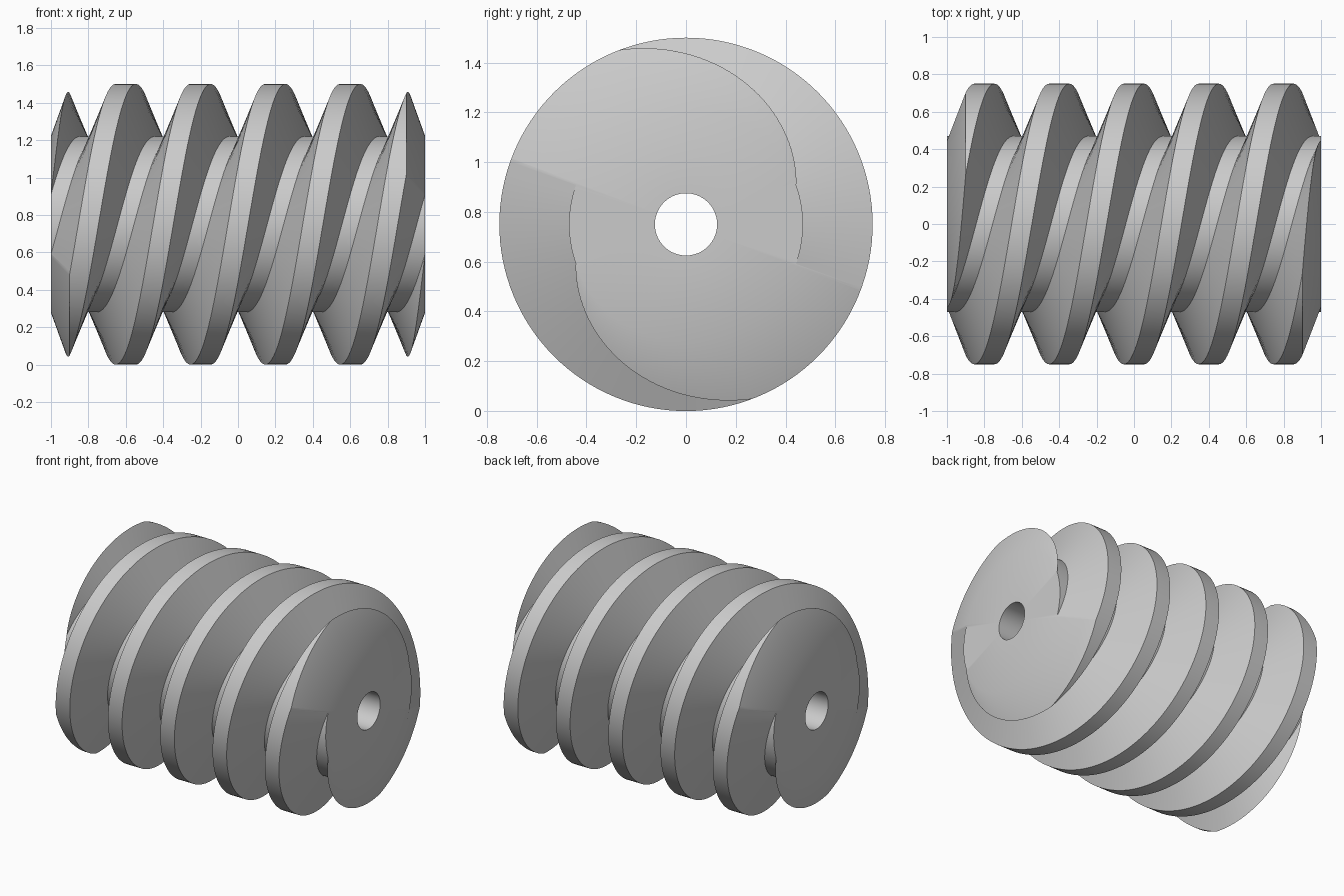
import bpy, bmesh
from math import sin, cos, tau

cube = bpy.data.objects.get("Cube")
if cube:
    bpy.data.objects.remove(cube, do_unlink=True)

PITCH, STARTS = 0.4, 2
LEAD = PITCH * STARTS
R_OUT, R_ROOT, R_BORE = 0.75, 0.47, 0.125
CREST, VALLEY = 0.054, 0.044       # half widths of thread crest and valley
COLS = 128
AXIS_Z = 0.75

steel = bpy.data.materials.new("plain_steel_grey")
steel.use_nodes = True
GREY = (0.6, 0.6, 0.6, 1)
steel.diffuse_color = GREY
steel.node_tree.nodes["Principled BSDF"].inputs["Base Color"].default_value = GREY


def around(x, r, angle):
    """Point at a given angle round the long axis, measured from straight down."""
    return (x, -r * sin(angle), AXIS_Z - r * cos(angle))


def add_object(name, bm):
    bmesh.ops.recalc_face_normals(bm, faces=bm.faces)
    mesh = bpy.data.meshes.new(name)
    bm.to_mesh(mesh)
    bm.free()
    mesh.materials.append(steel)
    ob = bpy.data.objects.new(name, mesh)
    bpy.context.collection.objects.link(ob)
    return ob


# Over-long two-start thread: the tooth profile swept along the helix
profile = []
for n in range(-5, 4):
    mid = n * PITCH + PITCH / 2
    half = PITCH / 2 - VALLEY
    profile += [(mid - half, R_ROOT), (mid - CREST, R_OUT),
                (mid + CREST, R_OUT), (mid + half, R_ROOT)]
turn_rows = 4 * STARTS             # rows passed in one whole turn

bm = bmesh.new()
grid = [[bm.verts.new(around(x + LEAD * j / COLS, r, tau * j / COLS))
         for j in range(COLS)] for x, r in profile]


def vert(k, j):
    return grid[k][j] if j < COLS else grid[k + turn_rows][0]


for k in range(len(profile) - 1):
    for j in range(COLS):
        if j + 1 < COLS or k + 1 + turn_rows < len(profile):
            bm.faces.new((vert(k, j), vert(k, j + 1), vert(k + 1, j + 1), vert(k + 1, j)))

# Close both ragged ends with a fan to the axis
rim = [e for e in bm.edges if e.is_boundary]
for side in (-1, 1):
    tip = bm.verts.new((side * 2.2, 0, AXIS_Z))
    for e in rim:
        if e.verts[0].co.x * side > 0:
            bm.faces.new((e.verts[0], e.verts[1], tip))
worm = add_object("worm_thread", bm)

# Blank with a bore and coned ends, which trims the thread
outline = [(-1, R_BORE), (-1, 0.473), (-0.88, 0.805),
           (0.88, 0.805), (1, 0.473), (1, R_BORE)]
bm = bmesh.new()
rings = [[bm.verts.new(around(x, r, tau * (j + 0.37) / COLS)) for j in range(COLS)]
         for x, r in outline]
for a, b in zip(rings, rings[1:] + rings[:1]):
    for j in range(COLS):
        n = (j + 1) % COLS
        bm.faces.new((a[j], a[n], b[n], b[j]))
blank = add_object("trimming_blank", bm)
blank.hide_render = True

trim = worm.modifiers.new("trim_ends", "BOOLEAN")
trim.operation = "INTERSECT"
trim.solver = "EXACT"
trim.object = blank
bpy.ops.object.select_all(action="DESELECT")
worm.select_set(True)
bpy.context.view_layer.objects.active = worm
bpy.ops.object.modifier_apply(modifier=trim.name)
bpy.data.objects.remove(blank, do_unlink=True)

# Smooth flanks, keeping the crest and root edges crisp
bpy.ops.object.shade_smooth_by_angle(angle=0.52)
